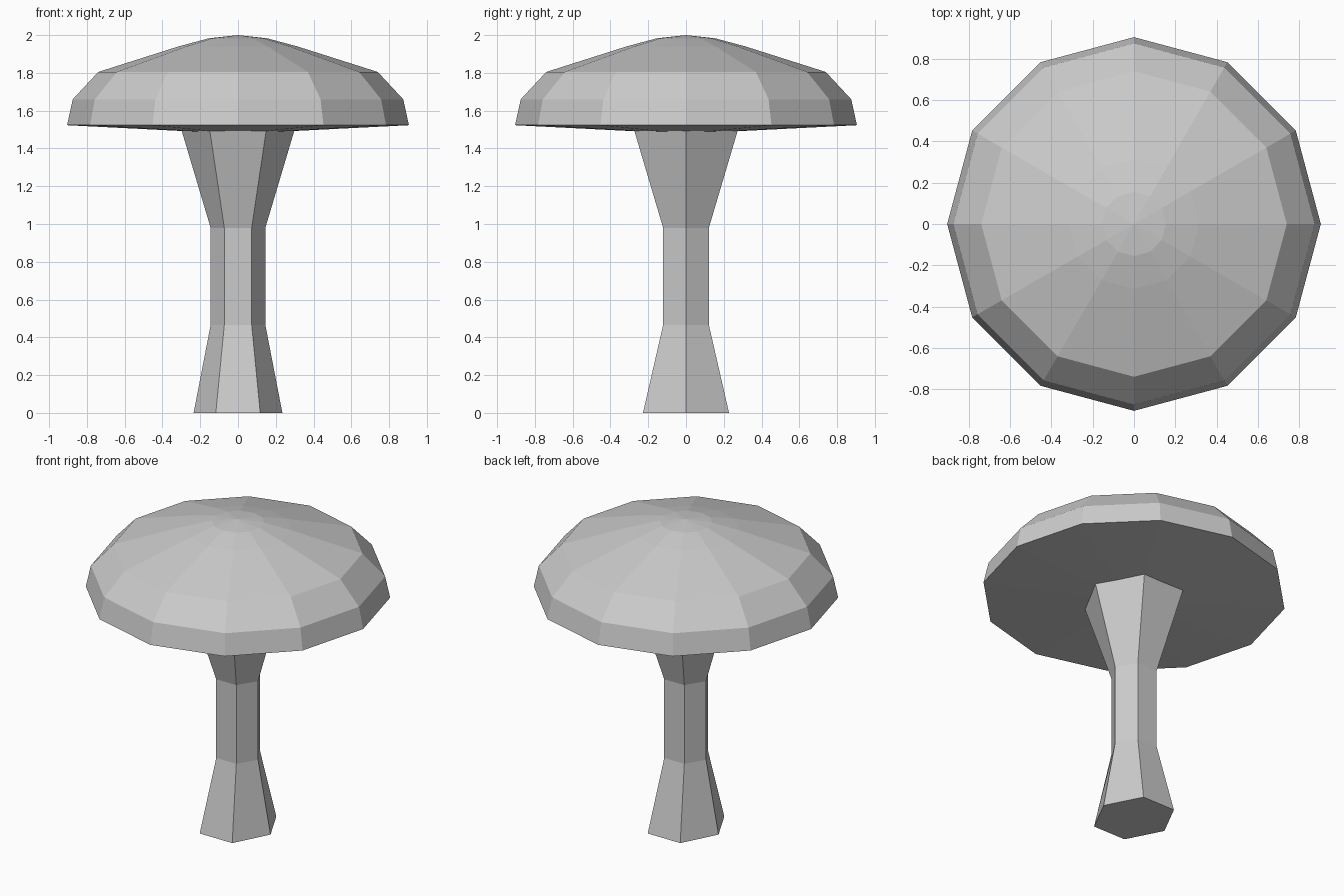
import bpy, bmesh
from math import cos, sin, tau

default = bpy.data.objects.get("Cube")
if default:
    bpy.data.objects.remove(default)

grey = bpy.data.materials.new("plain grey")
grey.use_nodes = True
colour = (0.6, 0.6, 0.6, 1)
grey.diffuse_color = colour
grey.node_tree.nodes["Principled BSDF"].inputs["Base Color"].default_value = colour


def lathe(name, sides, profile, close_start=False, close_end=False):
    """Stack of flat-sided rings; each profile entry is (radius x, radius y, height)."""
    bm = bmesh.new()
    rings = [[bm.verts.new((rx * cos(tau * i / sides), ry * sin(tau * i / sides), z))
              for i in range(sides)] for rx, ry, z in profile]
    for low, high in zip(rings, rings[1:]):
        for i in range(sides):
            j = (i + 1) % sides
            bm.faces.new((low[i], low[j], high[j], high[i]))
    if close_start:
        bm.faces.new(rings[0][::-1])
    if close_end:
        tip = bm.verts.new((0, 0, 2.0))
        for i in range(sides):
            bm.faces.new((rings[-1][i], rings[-1][(i + 1) % sides], tip))
    mesh = bpy.data.meshes.new(name)
    bm.to_mesh(mesh)
    bm.free()
    mesh.materials.append(grey)
    obj = bpy.data.objects.new(name, mesh)
    bpy.context.collection.objects.link(obj)
    return obj


# Six-sided stem: flared foot, narrow waist, wide top
lathe("stem", 6, [(0.235, 0.263, 0), (0.145, 0.14, 0.465), (0.145, 0.14, 0.98),
                  (0.3, 0.318, 1.5)], close_start=True)

# Twelve-sided cap: sagging underside, steep rim, shallow dome with a point
cap_profile = [(0.25, 1.49), (0.905, 1.523), (0.875, 1.66), (0.74, 1.805),
               (0.315, 1.94), (0.155, 1.983)]
lathe("cap", 12, [(r, r, z) for r, z in cap_profile], close_end=True)
